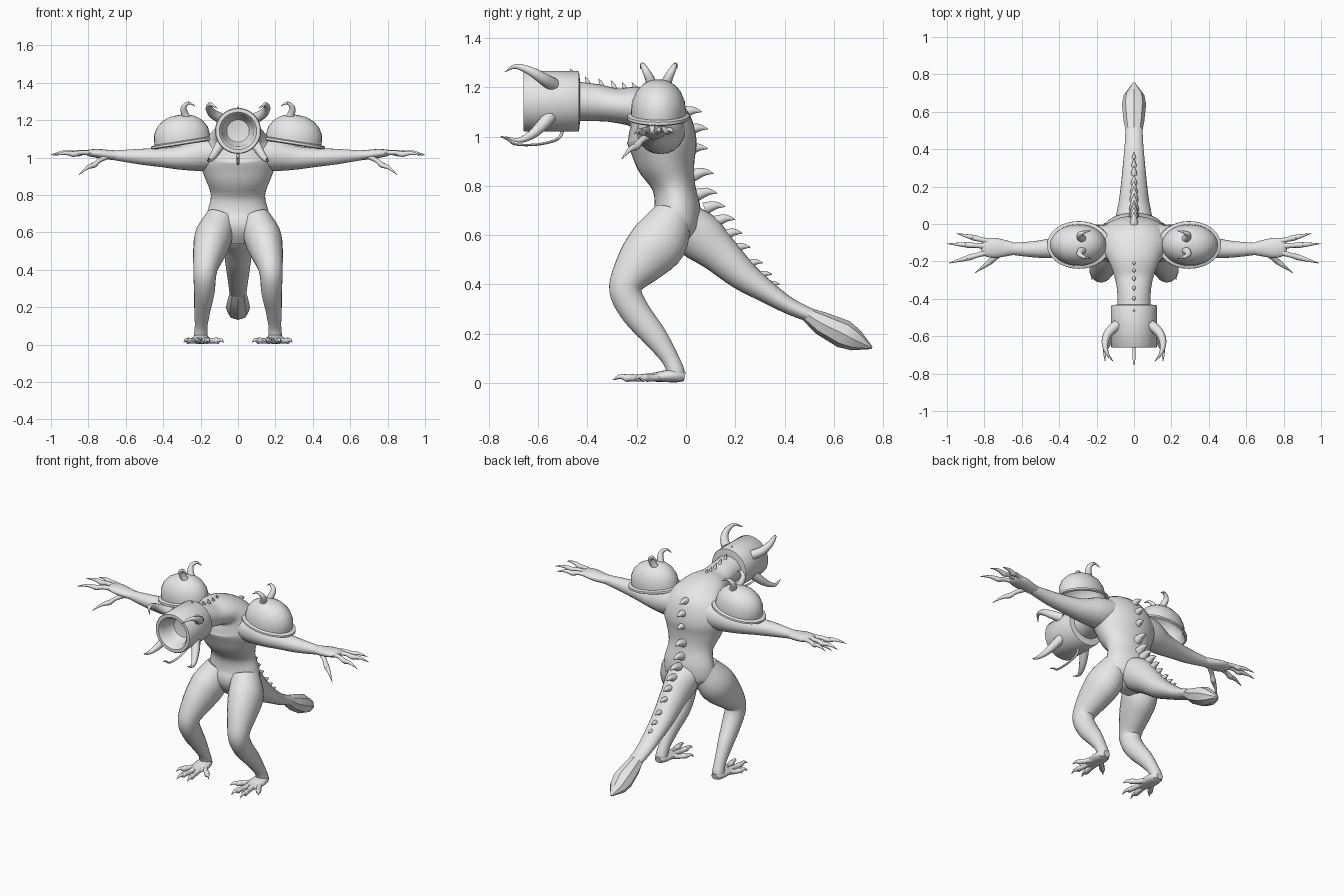
import bpy, bmesh, math
from mathutils import Vector, Matrix

skin = bpy.data.materials.new("plain_grey")
skin.diffuse_color = (0.8, 0.8, 0.8, 1)


def finish(name, bm, angle=50):
    bmesh.ops.recalc_face_normals(bm, faces=bm.faces)
    me = bpy.data.meshes.new(name)
    bm.to_mesh(me)
    bm.free()
    me.materials.append(skin)
    ob = bpy.data.objects.new(name, me)
    bpy.context.collection.objects.link(ob)
    bpy.context.view_layer.objects.active = ob
    ob.select_set(True)
    bpy.ops.object.shade_smooth_by_angle(angle=math.radians(angle))
    ob.select_set(False)
    return ob


def bridge(bm, rings):
    n = len(rings[0])
    for a, b in zip(rings, rings[1:]):
        for i in range(n):
            j = (i + 1) % n
            bm.faces.new((a[i], a[j], b[j], b[i]))


def smooth_path(pts, steps):
    """Catmull-Rom through rows of (x, y, z, half width, half depth)."""
    out = []
    for k in range(len(pts) - 1):
        p0, p1, p2, p3 = pts[max(k - 1, 0)], pts[k], pts[k + 1], pts[min(k + 2, len(pts) - 1)]
        for s in range(steps):
            t = s / steps
            out.append([0.5 * (2 * b + (c - a) * t + (2 * a - 5 * b + 4 * c - d) * t * t
                               + (3 * b - a - 3 * c + d) * t ** 3)
                        for a, b, c, d in zip(p0, p1, p2, p3)])
    return out + [list(pts[-1])]


def tube(name, pts, side=(1, 0, 0), n=20, steps=4, mirror=1, angle=50):
    """Elliptical rings swept along a path; side is the width direction."""
    rows = smooth_path(pts, steps)
    bm = bmesh.new()
    rings = []
    for k, r in enumerate(rows):
        a, b = rows[max(k - 1, 0)], rows[min(k + 1, len(rows) - 1)]
        t = (Vector(b[:3]) - Vector(a[:3])).normalized()
        u = Vector(side)
        u = (u - t * u.dot(t)).normalized()
        v = t.cross(u)
        ring = []
        for i in range(n):
            q = 2 * math.pi * i / n
            p = (Vector(r[:3]) + u * max(r[3], .001) * math.cos(q)
                 + v * max(r[4], .001) * math.sin(q))
            ring.append(bm.verts.new((p.x * mirror, p.y, p.z)))
        rings.append(ring)
    bridge(bm, rings)
    bm.faces.new(rings[0])
    bm.faces.new(rings[-1])
    return finish(name, bm, angle)


def claw(name, path, r, mirror=1, side=(1, 0, 0)):
    """Curved horn that tapers to a point."""
    m = len(path) - 1
    rows = [(*p, r * (1 - (i / m) ** 1.4) + .001, r * (1 - (i / m) ** 1.4) + .001)
            for i, p in enumerate(path)]
    return tube(name, rows, side, 10, 3, mirror)


def lathe(name, profile, matrix, n=40, angle=40):
    bm = bmesh.new()
    rings = [[bm.verts.new(matrix @ Vector((r * math.cos(2 * math.pi * i / n),
                                           r * math.sin(2 * math.pi * i / n), z)))
              for i in range(n)] for r, z in profile]
    bridge(bm, rings)
    bmesh.ops.remove_doubles(bm, verts=bm.verts, dist=1e-5)
    return finish(name, bm, angle)


# Torso bending forward into the neck
tube("torso_and_neck", [
    (0, -.045, .54, .07, .05), (0, -.045, .62, .16, .10), (0, -.035, .70, .165, .095),
    (0, -.05, .80, .145, .087), (0, -.08, .90, .18, .122), (0, -.095, .98, .205, .138),
    (0, -.125, 1.055, .19, .135), (0, -.19, 1.115, .14, .09), (0, -.28, 1.125, .105, .07),
    (0, -.36, 1.137, .09, .075), (0, -.45, 1.143, .09, .08)], n=32)

# Cylindrical head with a hollow mouth, lathed along -y
head = Matrix.Translation((0, 0, 1.143)) @ Matrix.Rotation(math.pi / 2, 4, 'X')
lathe("head", [(0, .43), (.085, .43), (.12, .434), (.123, .44), (.123, .655), (.119, .66), (.1, .66),
               (.085, .64), (.078, .59), (.06, .56), (0, .55)], head)

# Chin tendril
tube("chin_tendril", [(0, -.50, 1.03, .007, .007), (0, -.52, .99, .007, .006),
                      (0, -.60, .968, .007, .005), (0, -.69, .968, .007, .005),
                      (0, -.725, .99, .007, .005), (0, -.752, 1.0, .003, .003)], n=8)

# Tail and faceted tail club
tube("tail", [(0, -.04, .67, .11, .08), (0, .05, .60, .095, .1), (0, .13, .53, .08, .082),
              (0, .23, .438, .068, .063), (0, .33, .368, .058, .045),
              (0, .42, .312, .05, .034), (0, .51, .272, .045, .028)], n=24)
tube("tail_club", [(0, .48, .285, .042, .026), (0, .55, .242, .055, .048), (0, .64, .198, .065, .058),
                   (0, .69, .172, .055, .044), (0, .755, .142, .006, .005)], n=8, steps=1, angle=30)

# Spikes down the spine, given by tip (y, z) and length
neck_tips = [(-.47, 1.275), (-.41, 1.243), (-.355, 1.235), (-.305, 1.228), (-.26, 1.22), (-.22, 1.22)]
back_tips = [(.065, 1.10), (.09, 1.03), (.09, .95), (.112, .85), (.127, .77), (.16, .715), (.2, .663),
             (.23, .607), (.262, .55), (.312, .487), (.35, .44), (.382, .4), (.422, .348)]
for y, z in neck_tips:
    claw("neck_spike", [(0, y + .018, z - .045), (0, y + .01, z - .018), (0, y, z)], .011)
for i, (y, z) in enumerate(back_tips):
    s = 1 - .5 * max(0, i - 5) / 7
    claw("back_spike", [(0, y - .085 * s, z - .008 * s), (0, y - .04 * s, z + .006 * s), (0, y, z)], .026 * s)

for m in (1, -1):
    # Head horns and tusks
    claw("head_horn", [(.09, -.54, 1.21), (.135, -.58, 1.235), (.155, -.63, 1.265),
                       (.145, -.69, 1.285), (.11, -.735, 1.262)], .028, m)
    claw("tusk", [(.085, -.55, 1.085), (.11, -.585, 1.045), (.135, -.63, 1.005),
                  (.155, -.68, .985), (.155, -.735, 1.0)], .028, m)

    # Shoulder pad: hollow dome with a flared rim, tilted outwards
    place = (Matrix.Diagonal((m, 1, 1, 1)) @ Matrix.Translation((.297, -.112, 1.09))
             @ Matrix.Rotation(math.radians(9), 4, 'Y') @ Matrix.Diagonal((.16, .118, .14, 1)))
    lathe("shoulder_pad", [(0, 1), (.3, .97), (.55, .86), (.77, .66), (.91, .38), (.94, .12), (.94, 0),
                           (1.07, -.04), (1.08, -.12), (1, -.16), (.9, -.02), (.84, .3),
                           (.6, .65), (0, .85)], place, 32)
    for y0, d in ((-.135, -1), (-.085, 1)):
        claw("pad_horn", [(.265, y0, 1.195), (.285, y0 + .012 * d, 1.235), (.29, y0 + .03 * d, 1.27),
                          (.262, y0 + .043 * d, 1.292), (.23, y0 + .05 * d, 1.275)], .022, m)

    # Arm and hand
    tube("arm", [(.1, -.1, 1.03, .10, .09), (.2, -.105, 1.015, .095, .088),
                 (.3, -.115, 1.0, .075, .066), (.4, -.125, 1.0, .058, .052),
                 (.52, -.135, 1.005, .045, .042), (.66, -.133, 1.012, .031, .026)],
         (0, 1, 0), 20, 4, m)
    tube("hand", [(.63, -.133, 1.012, .03, .025), (.69, -.13, 1.015, .044, .026),
                  (.75, -.128, 1.022, .054, .024), (.80, -.125, 1.025, .044, .017),
                  (.815, -.125, 1.022, .02, .008)], (0, 1, 0), 16, 3, m)
    fingers = [((.77, -.095, 1.025), (.95, -.05, 1.015)), ((.79, -.118, 1.027), (1.0, -.105, 1.015)),
               ((.78, -.15, 1.025), (.99, -.21, 1.01)), ((.70, -.15, 1.005), (.85, -.262, .908))]
    for a, b in fingers:
        a, b = Vector(a), Vector(b)
        lift = Vector((0, 0, .012))
        mid = a.lerp(b, .55) + lift * .6
        tube("finger", [(*a, .017, .015), (*(a.lerp(b, .28) + lift * .5), .013, .012),
                        (*a.lerp(b, .45), .016, .015), (*mid, .012, .012)], (0, 1, 0), 10, 3, m)
        claw("finger_claw", [a.lerp(b, .48), a.lerp(b, .7) + lift * .8, b], .014, m, (0, 1, 0))

    # Leg: thigh, bent knee, backward-sloping shin
    tube("leg", [(.09, -.055, .68, .08, .08), (.13, -.105, .58, .1, .115), (.153, -.175, .50, .088, .102),
                 (.172, -.235, .42, .068, .073), (.178, -.243, .36, .06, .065),
                 (.18, -.2, .28, .055, .06), (.19, -.127, .19, .044, .05),
                 (.197, -.065, .1, .034, .036), (.2, -.04, .04, .036, .036),
                 (.2, -.04, .012, .03, .03)], n=22, mirror=m)

    # Foot with four clawed toes
    tube("foot", [(.2, -.005, .025, .022, .018), (.2, -.04, .03, .042, .028), (.197, -.10, .026, .05, .022),
                  (.195, -.16, .02, .035, .014)], n=16, steps=3, mirror=m)
    toes = [((.175, -.09), (.075, -.19)), ((.18, -.13), (.155, -.29)),
            ((.205, -.13), (.225, -.298)), ((.22, -.10), (.29, -.21))]
    for (ax, ay), (bx, by) in toes:
        a, b = Vector((ax, ay, .025)), Vector((bx, by, .012))
        p, q = a.lerp(b, .4), a.lerp(b, .62)
        tube("toe", [(*a, .019, .018), (p.x, p.y, .02, .015, .014),
                     (q.x, q.y, .022, .017, .016), (*a.lerp(b, .72), .012, .012)],
             n=10, steps=3, mirror=m)
        claw("toe_claw", [q, a.lerp(b, .82) + Vector((0, 0, .012)), b], .014, m)
